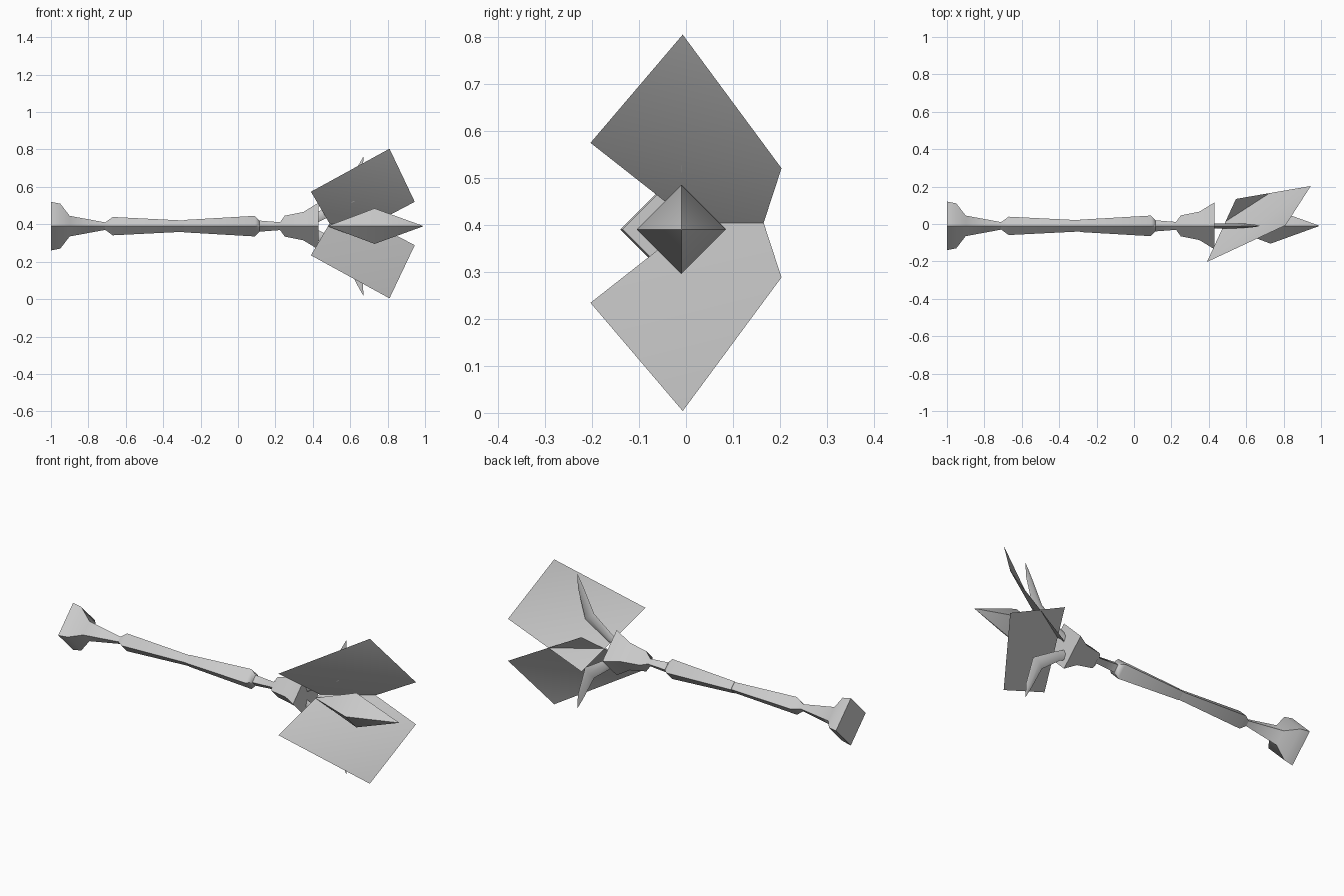
import bpy, bmesh, math
from mathutils import Vector

if "Cube" in bpy.data.objects:
    bpy.data.objects.remove(bpy.data.objects["Cube"])

CY, CZ = -0.01, 0.39          # axis of the shaft, which runs along x

grey = bpy.data.materials.new("plain grey")
grey.diffuse_color = (0.6, 0.6, 0.6, 1)
grey.use_nodes = True
grey.node_tree.nodes["Principled BSDF"].inputs["Base Color"].default_value = grey.diffuse_color


def finish(name, bm, smooth=True):
    bmesh.ops.recalc_face_normals(bm, faces=bm.faces[:])
    me = bpy.data.meshes.new(name)
    bm.to_mesh(me)
    bm.free()
    me.materials.append(grey)
    ob = bpy.data.objects.new(name, me)
    bpy.context.collection.objects.link(ob)
    bpy.context.view_layer.objects.active = ob
    ob.select_set(True)
    if smooth:
        bpy.ops.object.shade_smooth_by_angle(angle=math.radians(60))
    ob.select_set(False)
    return ob


def skin(name, rings):
    """Join a list of equal rings of points and cap both ends."""
    bm = bmesh.new()
    vr = [[bm.verts.new(p) for p in r] for r in rings]
    n = len(vr[0])
    for a, b in zip(vr, vr[1:]):
        for i in range(n):
            j = (i + 1) % n
            bm.faces.new((a[i], a[j], b[j], b[i]))
    bm.faces.new(vr[0])
    bm.faces.new(vr[-1])
    bmesh.ops.remove_doubles(bm, verts=bm.verts[:], dist=0.0005)
    return finish(name, bm)


def lathe(name, profile):
    """Four-sided turned part along x, corners up/down and front/back."""
    rings = []
    for x, r in profile:
        rings.append([(x, CY + r * math.cos(k * math.pi / 2),
                       CZ + r * math.sin(k * math.pi / 2)) for k in range(4)])
    return skin(name, rings)


# Shaft parts
lathe("pommel", [(-1, .13), (-.95, .12), (-.9, .055), (-.71, .02), (-.68, .02)])
lathe("grip_rear", [(-.71, .02), (-.67, .049), (-.29, .03)])
lathe("grip_front", [(-.29, .033), (.09, .055), (.115, .03), (.12, .022)])
lathe("neck", [(.11, .03), (.225, .021), (.25, .056), (.35, .076), (.43, .125)])

# Crystal at the tip
lathe("crystal", [(.48, .001), (.73, .095), (.99, .001)])


# Bent claws above and below the crystal: (x, height, half width, half thickness)
def claw(name, side):
    path = [(.41, .04, .025, .012), (.47, .07, .025, .014),
            (.595, .155, .035, .012), (.65, .30, .018, .006), (.67, .37, .001, .001)]
    rings = []
    for i, (x, h, w, t) in enumerate(path):
        a, b = path[max(i - 1, 0)], path[min(i + 1, len(path) - 1)]
        d = Vector((b[0] - a[0], b[1] - a[1])).normalized()
        nx, nh = d.y, -d.x
        rings.append([(x + nx * w, CY, CZ + side * (h + nh * w)), (x, CY + t, CZ + side * h),
                      (x - nx * w, CY, CZ + side * (h - nh * w)), (x, CY - t, CZ + side * h)])
    return skin(name, rings)


# Folded thin sheets, mirrored in height
def sheet(name, side):
    bm = bmesh.new()
    mid = 0.404
    a, b, c, d = [bm.verts.new((x, y, mid + side * h)) for x, y, h in
                  ((.39, -.203, .17), (.81, -.007, .40), (.945, .203, .116), (.545, .134, -.095))]
    bm.faces.new((a, b, c))
    bm.faces.new((a, c, d))
    return finish(name, bm)


for label, s in (("upper", 1), ("lower", -1)):
    claw(label + "_claw", s)
    sheet(label + "_sheet", s)
